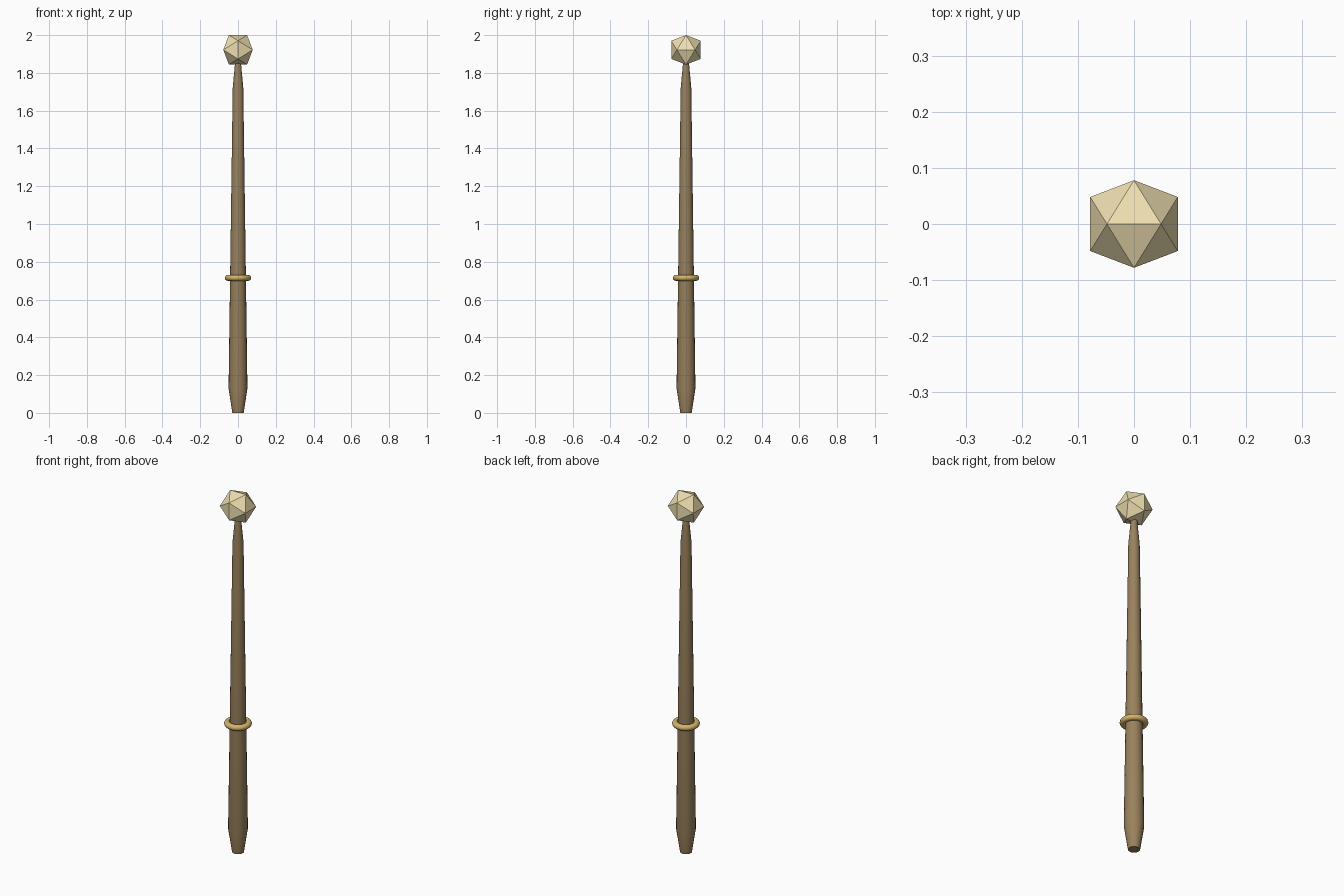
import bpy, bmesh
from math import sqrt, pi, cos, sin, radians

if "Cube" in bpy.data.objects:
    bpy.data.objects.remove(bpy.data.objects["Cube"])


def paint(obj, name, color):
    mat = bpy.data.materials.new(name)
    mat.diffuse_color = color
    mat.use_nodes = True
    mat.node_tree.nodes["Principled BSDF"].inputs["Base Color"].default_value = mat.diffuse_color
    obj.data.materials.append(mat)


def smooth(obj, angle=30):
    bpy.ops.object.select_all(action='DESELECT')
    obj.select_set(True)
    bpy.context.view_layer.objects.active = obj
    bpy.ops.object.shade_smooth_by_angle(angle=radians(angle))


def from_bmesh(name, bm):
    bmesh.ops.recalc_face_normals(bm, faces=bm.faces)
    mesh = bpy.data.meshes.new(name)
    bm.to_mesh(mesh)
    bm.free()
    obj = bpy.data.objects.new(name, mesh)
    bpy.context.collection.objects.link(obj)
    return obj


# Tapered wooden shaft: (radius, height) profile turned around z
profile = [(0.030, 0.0), (0.050, 0.13), (0.028, 1.72), (0.016, 1.85)]
SIDES = 20
bm = bmesh.new()
rings = [[bm.verts.new((r * cos(2 * pi * i / SIDES), r * sin(2 * pi * i / SIDES), z))
          for i in range(SIDES)] for r, z in profile]
for low, high in zip(rings, rings[1:]):
    for i in range(SIDES):
        j = (i + 1) % SIDES
        bm.faces.new((low[i], low[j], high[j], high[i]))
bm.faces.new(rings[0])
bm.faces.new(rings[-1])
shaft = from_bmesh("shaft", bm)
paint(shaft, "wood", (0.32, 0.22, 0.11, 1))
smooth(shaft)

# Metal ring above the grip
bpy.ops.mesh.primitive_torus_add(major_radius=0.054, minor_radius=0.016,
                                 major_segments=32, minor_segments=12,
                                 location=(0, 0, 0.715))
ring = bpy.context.object
ring.name = "grip_ring"
paint(ring, "gold", (0.65, 0.45, 0.14, 1))
smooth(ring, 60)

# Faceted icosahedron knob, an edge lying level on top along x
long = 0.078
short = long * 2 / (1 + sqrt(5))
bm = bmesh.new()
for a in (-short, short):
    for b in (-long, long):
        for co in ((a, 0, b), (0, b, a), (b, a, 0)):
            bm.verts.new(co)
bmesh.ops.convex_hull(bm, input=bm.verts)
knob = from_bmesh("crystal_knob", bm)
knob.location.z = 2.0 - long
paint(knob, "crystal", (0.85, 0.73, 0.43, 1))
